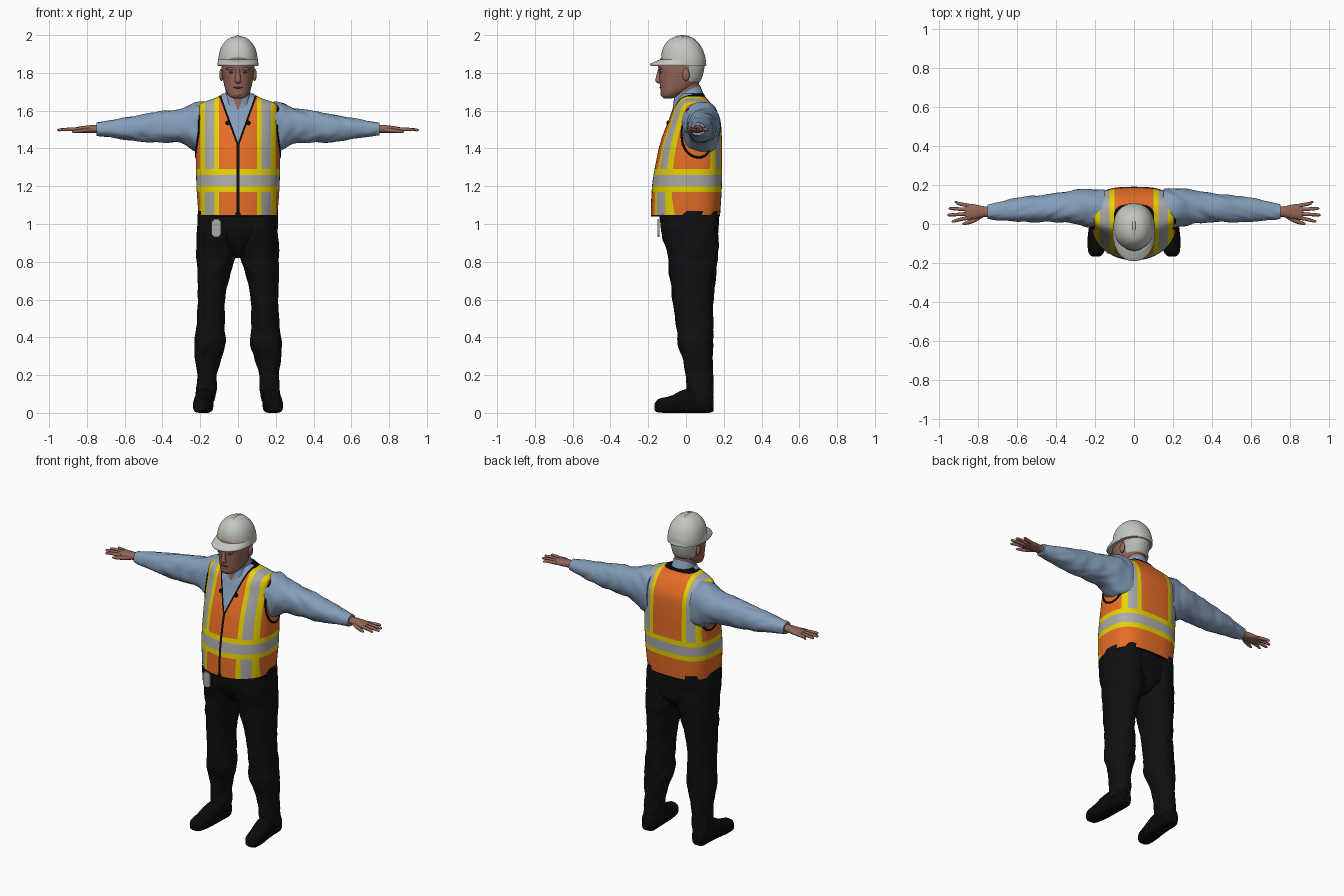
import bpy, bmesh, math
from mathutils import Vector, noise
from mathutils.bvhtree import BVHTree

cube = bpy.data.objects.get("Cube")
if cube:
    bpy.data.objects.remove(cube)


def material(name, *rgb):
    mat = bpy.data.materials.new(name)
    mat.use_nodes = True
    mat.diffuse_color = (*rgb, 1)
    bsdf = next(n for n in mat.node_tree.nodes if n.type == 'BSDF_PRINCIPLED')
    bsdf.inputs["Base Color"].default_value = (*rgb, 1)
    bsdf.inputs["Roughness"].default_value = 0.8
    return mat


ORANGE = material("vest orange", .8, .155, .02)
YELLOW = material("safety yellow", .82, .68, 0)
SILVER = material("reflective silver", .4, .4, .4)
BLUE = material("shirt blue", .23, .34, .49)
SKIN = material("skin", .3, .135, .1)
WHITE = material("helmet white", .56, .56, .53)
HAIR = material("hair grey", .48, .48, .46)
BLACK = material("trouser black", .005, .005, .006)
TRIM = material("trim black", .003, .003, .003)
DARK = material("face dark", .09, .035, .028)


def finish(name, bm, mats):
    bmesh.ops.recalc_face_normals(bm, faces=bm.faces[:])
    mesh = bpy.data.meshes.new(name)
    bm.to_mesh(mesh)
    tree = BVHTree.FromBMesh(bm)
    bm.free()
    for mat in mats:
        mesh.materials.append(mat)
    obj = bpy.data.objects.new(name, mesh)
    bpy.context.collection.objects.link(obj)
    return tree


def smooth_keys(keys, steps):
    """Catmull-Rom interpolation between section keys."""
    out = []
    for i in range(len(keys) - 1):
        p = [keys[max(0, min(len(keys) - 1, i + k))] for k in (-1, 0, 1, 2)]
        for s in range(steps):
            u = s / steps
            out.append([b + u / 2 * (c - a + u * (2*a - 5*b + 4*c - d + u * (3*(b - c) + d - a)))
                        for a, b, c, d in zip(*p)])
    return out + [list(keys[-1])]


def loft(name, mats, keys, axis='z', side=1, n=32, steps=5, powers=(2.2, 2.2),
         wrinkle=0, shear=0, cuts=(), paint=None):
    """Keys are (position on axis, two centre values, two radii)."""
    bm = bmesh.new()
    rings = []
    for t, a, b, ra, rb in smooth_keys(keys, steps):
        ring = []
        for i in range(n):
            ang = 2 * math.pi * i / n
            c, s = math.cos(ang), math.sin(ang)
            e = 2 / powers[0 if s < 0 else 1]
            f = 1 + wrinkle * noise.noise(Vector((c * 1.5, s * 1.5 + side, t * 18 + c * 2)))
            p = a + math.copysign(abs(c) ** e, c) * ra * f
            q = b + math.copysign(abs(s) ** e, s) * rb * f
            x, y, z = {'z': (p, q, t), 'x': (t, p, q), 'y': (p, t, q)}[axis]
            ring.append(bm.verts.new((x * side, y, z + shear * y)))
        rings.append(ring)
    for lo, hi in zip(rings, rings[1:]):
        for i in range(n):
            j = (i + 1) % n
            bm.faces.new((lo[i], lo[j], hi[j], hi[i]))
    bm.faces.new(rings[0])
    bm.faces.new(rings[-1])
    for co, no in cuts:
        bmesh.ops.bisect_plane(bm, geom=bm.verts[:] + bm.edges[:] + bm.faces[:],
                               plane_co=co, plane_no=no)
    if paint:
        for face in bm.faces:
            face.material_index = mats.index(paint(face.calc_center_median()))
    return finish(name, bm, mats)


def ball(name, mat, loc, size):
    bm = bmesh.new()
    bmesh.ops.create_uvsphere(bm, u_segments=20, v_segments=12, radius=1)
    bmesh.ops.scale(bm, vec=size, verts=bm.verts)
    bmesh.ops.translate(bm, vec=loc, verts=bm.verts)
    finish(name, bm, [mat])


def tube(name, mat, points, radius, closed=False):
    curve = bpy.data.curves.new(name, 'CURVE')
    curve.dimensions = '3D'
    curve.bevel_depth = radius
    curve.bevel_resolution = 2
    spline = curve.splines.new('POLY')
    spline.points.add(len(points) - 1)
    for pt, co in zip(spline.points, points):
        pt.co = (*co, 1)
    spline.use_cyclic_u = closed
    curve.materials.append(mat)
    bpy.context.collection.objects.link(bpy.data.objects.new(name, curve))


def vee(tip, slope):
    return [((0, 0, tip), (s, 0, -slope)) for s in (1, -1)]


# Vest: cut along every band edge, then coloured by position
SLOPE, V_TIP, V_EDGE, NOTCH = .36, 1.43, 1.4, 1.09
STRIPE, STRIPE_IN = (.1, .2), (.125, .175)
BAND, BAND_IN = (1.17, 1.29), (1.2, 1.26)
HEM, NECK, ZIP, MID = 1.047, 1.676, .007, .03


def inside(v, span):
    return span[0] < v < span[1]


def paint_vest(c):
    x, z, front = abs(c.x), c.z, c.y < MID
    if front and x < (z - V_TIP) * SLOPE:
        return BLUE
    if z > NECK or z < HEM or front and (x < ZIP and z < V_TIP or x < (NOTCH - z) * SLOPE
                                         or x < (z - V_EDGE) * SLOPE):
        return TRIM
    if inside(z, BAND):
        return SILVER if inside(z, BAND_IN) else YELLOW
    if inside(x, STRIPE) and (front or z > BAND[1]):
        return SILVER if inside(x, STRIPE_IN) else YELLOW
    return ORANGE


cuts = [((s * x, 0, 0), (1, 0, 0)) for x in STRIPE + STRIPE_IN + (ZIP,) for s in (1, -1)]
cuts += [((0, 0, z), (0, 0, 1)) for z in BAND + BAND_IN + (HEM, NECK)]
cuts += [((0, MID, 0), (0, 1, 0))] + vee(V_TIP, SLOPE) + vee(V_EDGE, SLOPE) + vee(NOTCH, -SLOPE)
vest = loft("safety_vest", [ORANGE, YELLOW, SILVER, BLUE, TRIM], [
    (1.04, 0, -.003, .208, .183), (1.2, 0, .005, .22, .185), (1.35, 0, .018, .222, .173),
    (1.45, 0, .03, .222, .16), (1.55, 0, .045, .222, .137), (1.61, 0, .042, .216, .112),
    (1.64, 0, .04, .195, .092), (1.668, 0, .032, .12, .075), (1.69, 0, .03, .08, .065)],
    n=64, powers=(2.1, 3), cuts=cuts, paint=paint_vest)

# Shirt collar, open at the throat
loft("shirt_collar", [BLUE, SKIN], [
    (1.61, 0, .01, .085, .09), (1.65, 0, .01, .075, .08), (1.7, 0, .005, .064, .068)],
    shear=.5, cuts=vee(1.6, .4),
    paint=lambda c: SKIN if c.y < 0 and abs(c.x) < (c.z - 1.6) * .4 else BLUE)

# Head, hair and neck
loft("neck", [SKIN], [(1.6, 0, .02, .06, .065), (1.68, 0, .005, .058, .066), (1.78, 0, 0, .06, .07)])
hairline, nape = .015, 1.755
head = loft("head", [SKIN, HAIR], [
    (1.664, 0, -.095, .02, .02), (1.675, 0, -.088, .045, .04), (1.705, 0, -.06, .065, .074),
    (1.75, 0, -.034, .076, .105), (1.8, 0, -.025, .085, .117), (1.85, 0, -.025, .088, .122),
    (1.9, 0, -.02, .08, .1)], n=40,
    cuts=[((0, hairline, 0), (0, 1, 0)), ((0, 0, nape), (0, 0, 1))],
    paint=lambda c: HAIR if c.y > hairline and c.z > nape else SKIN)
loft("nose", [SKIN], [(1.745, 0, -.138, .01, .01), (1.754, 0, -.142, .018, .019),
                      (1.77, 0, -.144, .014, .017), (1.82, 0, -.138, .009, .01)], n=16)


def on_head(x, z):
    return head.ray_cast(Vector((x, -1, z)), Vector((0, 1, 0)))[0]


ball("mouth", DARK, on_head(0, 1.722), (.026, .004, .004))
ball("chin", SKIN, (0, -.118, 1.69), (.026, .018, .018))
for s, label in ((1, "left"), (-1, "right")):
    ball(label + "_eye", DARK, on_head(s * .034, 1.802), (.014, .004, .005))
    ball(label + "_brow", SKIN, on_head(s * .036, 1.822), (.026, .008, .008))
    ball(label + "_ear", SKIN, (s * .088, 0, 1.79), (.011, .019, .033))

# Hard hat: dome, brim and crown ridges
loft("helmet_dome", [WHITE], [
    (1.838, 0, -.01, .105, .115), (1.88, 0, -.014, .104, .117), (1.93, 0, -.018, .092, .104),
    (1.965, 0, -.02, .069, .08), (1.985, 0, -.02, .043, .053), (1.995, 0, -.02, .012, .016)], n=48)
loft("helmet_brim", [WHITE], [
    (1.836, 0, -.04, .105, .145), (1.844, 0, -.041, .109, .149), (1.852, 0, -.038, .108, .144),
    (1.872, 0, -.016, .104, .119)], n=48, steps=3)
for x, drop, label in ((0, 0, "centre"), (.036, .011, "left"), (-.036, .011, "right")):
    arc = [math.pi * i / 24 for i in range(1, 24)]
    tube(label + "_helmet_ridge", WHITE, [
        (x, -.018 + (.107 - drop) * math.cos(a), 1.875 + (.117 - drop) * math.sin(a))
        for a in arc], .008)

# Hips and name tag
loft("trouser_hips", [BLACK], [
    (.82, 0, .04, .03, .06), (.88, 0, .035, .14, .12), (.95, 0, .022, .2, .147),
    (1.07, 0, .015, .206, .16)], powers=(2.4, 2.6))
bm = bmesh.new()
bmesh.ops.create_cube(bm, size=1)
bmesh.ops.scale(bm, vec=(.052, .009, .095), verts=bm.verts)
bmesh.ops.translate(bm, vec=(-.115, -.146, .978), verts=bm.verts)
bmesh.ops.bevel(bm, geom=[e for e in bm.edges if abs(e.verts[0].co.y - e.verts[1].co.y) > .005],
                offset=.01, segments=3, affect='EDGES')
finish("hip_tag", bm, [SILVER])

# Limbs, mirrored
for s, label in ((1, "left_"), (-1, "right_")):
    loft(label + "sleeve", [BLUE], [
        (.15, .075, 1.5, .105, .142), (.22, .083, 1.513, .1, .13), (.3, .086, 1.519, .087, .092),
        (.4, .083, 1.515, .074, .084), (.5, .078, 1.508, .068, .073), (.6, .073, 1.505, .061, .057),
        (.7, .065, 1.503, .046, .041), (.75, .063, 1.503, .037, .034)],
        axis='x', side=s, n=36, steps=7, wrinkle=.1)
    loft(label + "hand", [SKIN], [
        (.73, .063, 1.503, .027, .022), (.77, .063, 1.503, .028, .021),
        (.82, .063, 1.501, .038, .018), (.865, .063, 1.5, .038, .011)], axis='x', side=s, n=20)
    for i, (finger, tip) in enumerate((("index", .935), ("middle", .957), ("ring", .95), ("little", .92))):
        y, spread = .033 + .02 * i, (i - 1.5) * .013
        loft(label + finger + "_finger", [SKIN], [
            (.84, y, 1.5, .01, .011), (.9, y + spread * .6, 1.501, .009, .009),
            (tip - .008, y + spread, 1.498, .007, .007), (tip, y + spread, 1.497, .002, .002)],
            axis='x', side=s, n=12, steps=3)
    loft(label + "thumb", [SKIN], [
        (.775, .045, 1.498, .012, .012), (.82, .02, 1.494, .013, .011),
        (.865, .004, 1.49, .009, .008), (.88, 0, 1.489, .003, .003)], axis='x', side=s, n=12, steps=3)
    # Armhole binding follows the vest surface
    ring = [2 * math.pi * i / 48 for i in range(48)]
    tube(label + "armhole_trim", TRIM, [
        vest.find_nearest(Vector((s * .24, .07 + .11 * math.cos(a), 1.5 + .148 * math.sin(a))))[0]
        for a in ring], .006, True)
    clip = vest.ray_cast(Vector((s * .054, -1, 1.535)), Vector((0, 1, 0)))[0]
    ball(label + "vest_clip", TRIM, clip, (.012, .01, .012))
    loft(label + "trouser_leg", [BLACK], [
        (.06, .178, .078, .05, .066), (.13, .167, .075, .055, .07), (.2, .165, .07, .052, .073),
        (.28, .158, .063, .068, .078), (.36, .148, .05, .083, .092), (.45, .145, .048, .076, .097),
        (.6, .14, .037, .072, .107), (.75, .126, .036, .09, .124), (.85, .113, .034, .106, .135),
        (.95, .108, .021, .107, .148), (1.07, .105, .015, .104, .158)],
        side=s, n=36, steps=7, wrinkle=.07)
    loft(label + "boot", [TRIM], [
        (-.166, .195, .03, .02, .018), (-.145, .194, .038, .04, .036), (-.08, .188, .045, .05, .045),
        (-.02, .182, .06, .05, .06), (.05, .178, .066, .048, .066), (.12, .176, .06, .045, .06),
        (.145, .176, .052, .03, .044)], axis='y', side=s, powers=(3.5, 2.2))

# Smooth shading with sharp rims
meshes = [o for o in bpy.context.scene.objects if o.type == 'MESH']
bpy.ops.object.select_all(action='DESELECT')
for obj in meshes:
    obj.select_set(True)
bpy.context.view_layer.objects.active = meshes[0]
bpy.ops.object.shade_smooth_by_angle(angle=math.radians(50))
